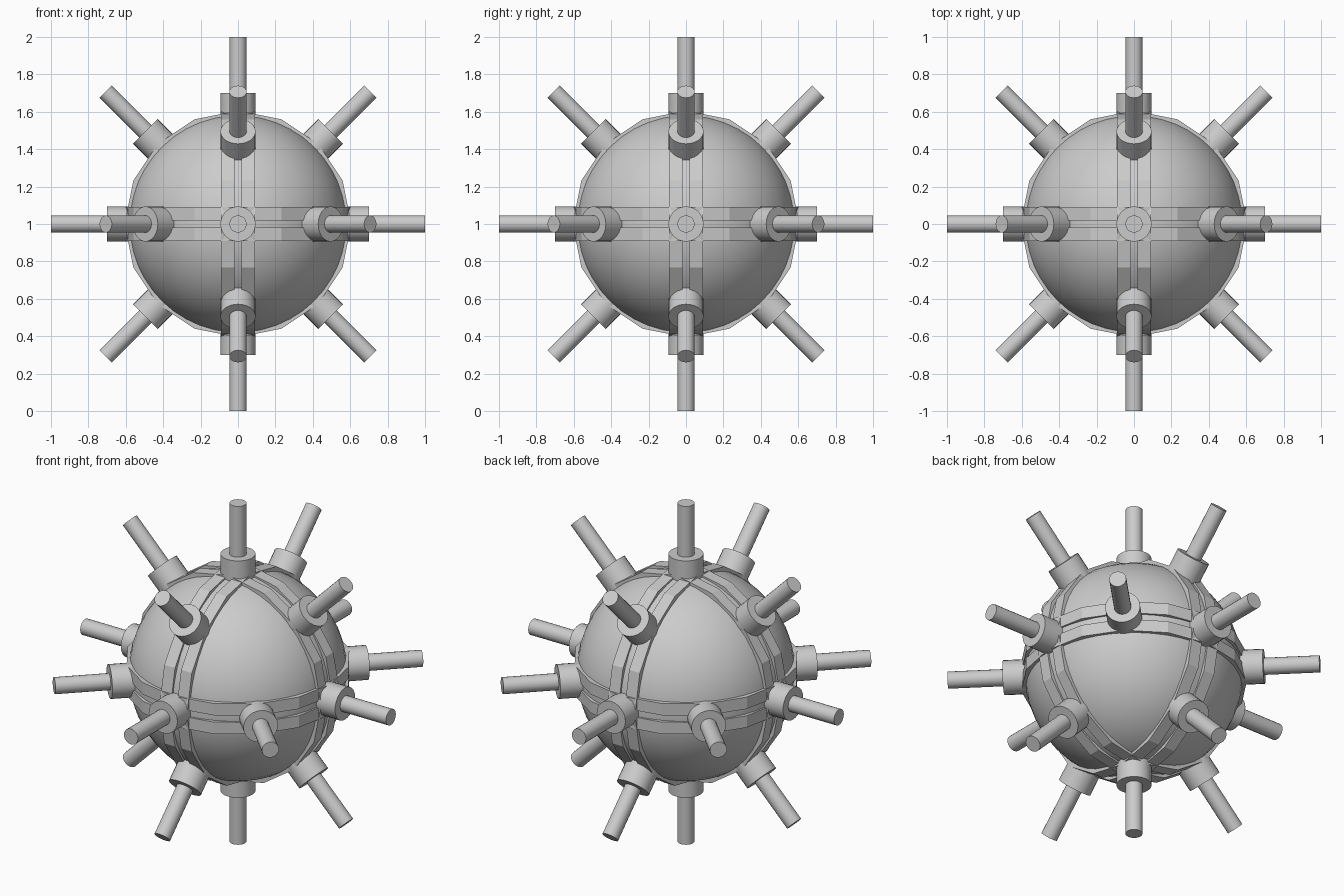
import bpy, bmesh
from math import cos, sin, pi, radians
from mathutils import Vector, Matrix
from itertools import product

if "Cube" in bpy.data.objects:
    bpy.data.objects.remove(bpy.data.objects["Cube"])

CENTRE = Vector((0, 0, 1))


def finish(bm, name, smooth=None):
    bmesh.ops.recalc_face_normals(bm, faces=bm.faces)
    mesh = bpy.data.meshes.new(name)
    bm.to_mesh(mesh)
    bm.free()
    ob = bpy.data.objects.new(name, mesh)
    bpy.context.collection.objects.link(ob)
    ob.location = CENTRE
    if smooth:
        bpy.ops.object.select_all(action='DESELECT')
        ob.select_set(True)
        bpy.context.view_layer.objects.active = ob
        bpy.ops.object.shade_smooth_by_angle(angle=radians(smooth))
    return ob


def rod(name, direction, radius, start, end, sides):
    bm = bmesh.new()
    turn = Vector((0, 0, 1)).rotation_difference(direction).to_matrix().to_4x4()
    bmesh.ops.create_cone(bm, cap_ends=True, segments=sides, radius1=radius,
                          radius2=radius, depth=end - start,
                          matrix=turn @ Matrix.Translation((0, 0, (start + end) / 2)))
    return finish(bm, name, 35)


def hoop(name, turn, inner, outer, low, high, sides=16):
    # rectangular section swept round a low-sided circle
    bm = bmesh.new()
    section = [(inner, low), (outer, low), (outer, high), (inner, high)]
    rows = [[bm.verts.new(turn @ Vector((r * cos(a), r * sin(a), h))) for r, h in section]
            for a in (2 * pi * i / sides for i in range(sides))]
    for i in range(sides):
        a, b = rows[i], rows[(i + 1) % sides]
        for j in range(4):
            k = (j + 1) % 4
            bm.faces.new((a[j], b[j], b[k], a[k]))
    return finish(bm, name)


# round hull
bm = bmesh.new()
bmesh.ops.create_uvsphere(bm, u_segments=48, v_segments=24, radius=0.586)
finish(bm, "hull", 40)

# three crossing bands, each split by a centre seam
bands = {"equator": Matrix.Identity(3),
         "front": Matrix.Rotation(pi / 2, 3, 'X'),
         "side": Matrix.Rotation(pi / 2, 3, 'Y')}
for label, turn in bands.items():
    hoop(label + "_band_a", turn, 0.54, 0.606, 0.02, 0.09)
    hoop(label + "_band_b", turn, 0.54, 0.606, -0.09, -0.02)

# trigger horns with sockets: on the six axes and the twelve diagonals
for d in product((-1, 0, 1), repeat=3):
    if sum(map(abs, d)) in (1, 2):
        direction = Vector(d).normalized()
        rod("horn_socket", direction, 0.094, 0.5, 0.70, 24)
        rod("horn", direction, 0.046, 0.6, 1.0, 20)
